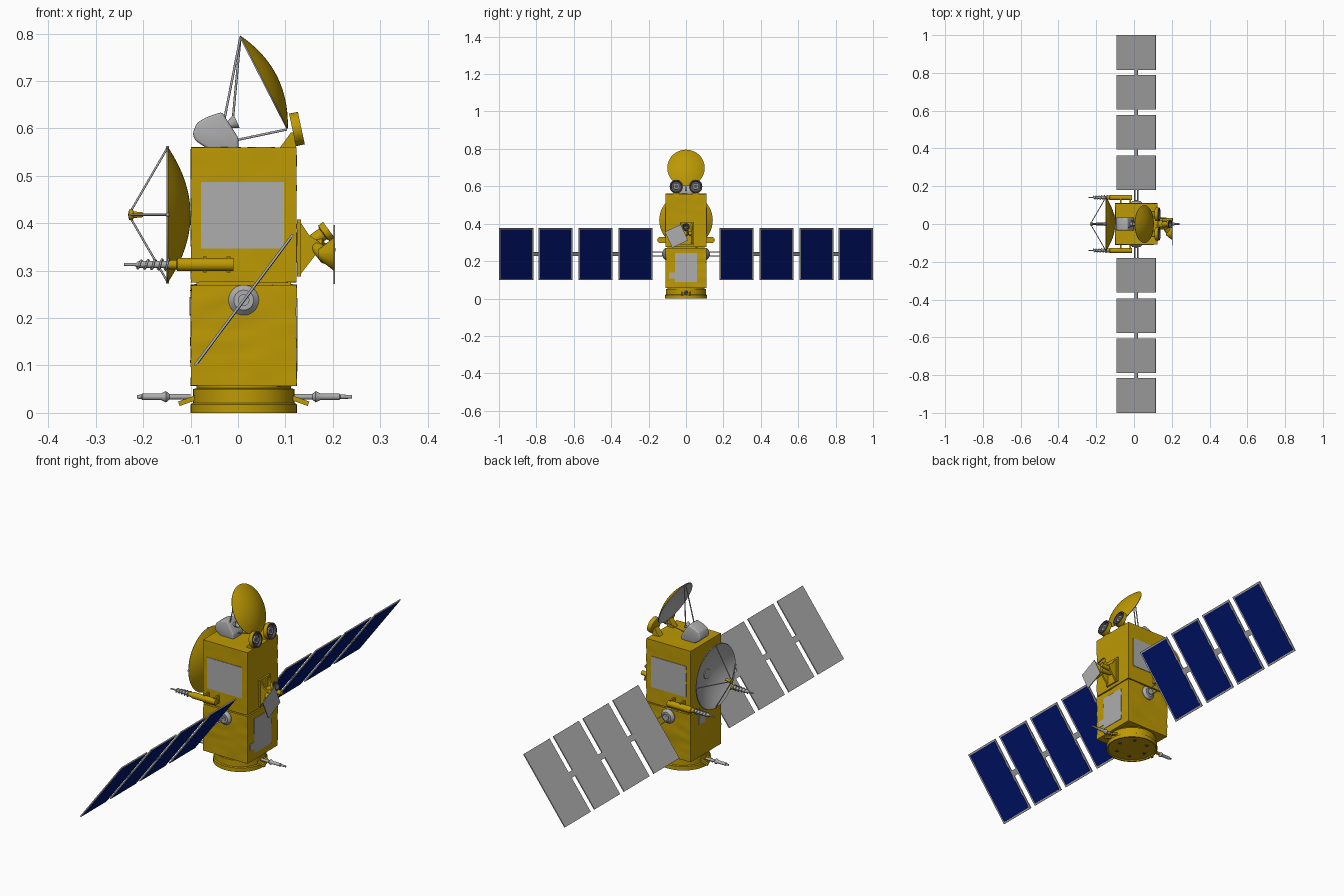
import bpy, bmesh, math
from mathutils import Vector, Matrix, noise

if "Cube" in bpy.data.objects:
    bpy.data.objects.remove(bpy.data.objects["Cube"])


def material(name, rgb):
    m = bpy.data.materials.new(name)
    m.diffuse_color = (*rgb, 1)
    m.use_nodes = True
    m.node_tree.nodes["Principled BSDF"].inputs["Base Color"].default_value = m.diffuse_color
    return m


GOLD = material("gold foil", (0.51, 0.32, 0.001))
LIGHT = material("light grey", (0.42, 0.42, 0.42))
BLUE = material("solar blue", (0.0, 0.008, 0.17))
DARK = material("dark grey", (0.09, 0.09, 0.10))


def finish(name, bm, mats, matrix=None):
    """Turn a bmesh into an object, smooth except across sharp edges."""
    if matrix is not None:
        bm.transform(matrix)
    bmesh.ops.recalc_face_normals(bm, faces=bm.faces)
    for f in bm.faces:
        f.smooth = True
    for e in bm.edges:
        e.smooth = e.calc_face_angle(0) < 0.6
    me = bpy.data.meshes.new(name)
    bm.to_mesh(me)
    bm.free()
    for m in mats:
        me.materials.append(m)
    ob = bpy.data.objects.new(name, me)
    bpy.context.collection.objects.link(ob)
    return ob


def frame(origin, direction):
    """Matrix whose local z runs along direction, local x near global y."""
    z = Vector(direction).normalized()
    ref = Vector((0, 1, 0)) if abs(z.y) < 0.9 else Vector((1, 0, 0))
    x = (ref - z * ref.dot(z)).normalized()
    rot = Matrix((x, z.cross(x), z)).transposed().to_4x4()
    return Matrix.Translation(origin) @ rot


def box(name, center, size, mat, rot=None, foil=0):
    bm = bmesh.new()
    bmesh.ops.create_cube(bm, size=1, matrix=Matrix.Diagonal((*size, 1)))
    if foil:
        bmesh.ops.subdivide_edges(bm, edges=bm.edges[:], cuts=16, use_grid_fill=True)
        bm.normal_update()
        moves = [(v, v.normal * foil * noise.noise(Vector((v.co.x * 9 + v.co.z * 14,
                 v.co.y * 12, v.co.z * 30 - v.co.x * 9)))) for v in bm.verts]
        for v, d in moves:
            v.co += d
    return finish(name, bm, [mat], Matrix.Translation(center) @ (rot or Matrix()))


def lathe(name, origin, direction, profile, mats, seg_mat=None, sides=32, sx=1):
    """Revolve (radius, distance) points about direction; radius 0 closes the ends."""
    bm = bmesh.new()
    rings = []
    for r, t in profile:
        if r < 1e-6:
            rings.append([bm.verts.new((0, 0, t))] * sides)
        else:
            rings.append([bm.verts.new((sx * r * math.cos(a), r * math.sin(a), t))
                          for a in (2 * math.pi * i / sides for i in range(sides))])
    for k in range(len(rings) - 1):
        for i in range(sides):
            j = (i + 1) % sides
            vs = list(dict.fromkeys((rings[k][i], rings[k][j],
                                     rings[k + 1][j], rings[k + 1][i])))
            if len(vs) > 2:
                f = bm.faces.new(vs)
                f.material_index = seg_mat(k) if seg_mat else 0
    return finish(name, bm, mats, frame(origin, direction))


def rod(name, a, b, r, mat, r2=None, sides=12):
    a, b = Vector(a), Vector(b)
    L = (b - a).length
    return lathe(name, a, b - a, [(0, 0), (r, 0), (r if r2 is None else r2, L), (0, L)],
                 [mat], sides=sides)


def dish(name, apex, direction, radius, depth, sx=1):
    """Shell with a gold back and a grey concave side."""
    n = 10
    rs = [radius * i / n for i in range(n + 1)]
    prof = [(r, depth * (r / radius) ** 2) for r in rs]
    prof += [(r * 0.985, depth * (r / radius) ** 2 + 0.003) for r in reversed(rs)]
    return lathe(name, apex, direction, prof, [GOLD, LIGHT],
                 lambda k: 0 if k < n else 1, sides=48, sx=sx)


def prism(name, pts, y0, y1, mat, bevel=0):
    """Extrude an x-z outline from y0 to y1."""
    bm = bmesh.new()
    f = bm.faces.new([bm.verts.new((x, y0, z)) for x, z in pts])
    ext = bmesh.ops.extrude_face_region(bm, geom=[f])
    vs = [g for g in ext['geom'] if isinstance(g, bmesh.types.BMVert)]
    bmesh.ops.translate(bm, verts=vs, vec=(0, y1 - y0, 0))
    if bevel:
        bmesh.ops.bevel(bm, geom=bm.edges[:], offset=bevel, segments=3,
                        affect='EDGES', profile=0.5)
    return finish(name, bm, [mat])


CX = 0.012

# Foil-wrapped body modules and the joint between them
box("upper_body", (CX, 0, 0.418), (0.223, 0.218, 0.285), GOLD, foil=0.0015)
box("lower_body", (CX, 0, 0.1635), (0.223, 0.218, 0.213), GOLD, foil=0.0025)
box("body_joint", (CX, 0, 0.272), (0.2, 0.196, 0.02), GOLD)

# Round base with recessed underside
lathe("base_ring", (CX, 0, 0), (0, 0, 1),
      [(0, 0.005), (0.104, 0.005), (0.106, 0), (0.112, 0), (0.112, 0.018), (0.107, 0.021),
       (0.107, 0.05), (0.1, 0.052), (0.1, 0.06), (0, 0.06)], [GOLD], sides=48)
for i in range(6):
    a = math.pi * i / 3
    p = Vector((CX + 0.07 * math.cos(a), 0.07 * math.sin(a), 0.002))
    rod("base_port", p, p + Vector((0, 0, 0.004)), 0.008, DARK)

# Radiator plates
for s in (-1, 1):
    box("side_radiator", (0.0095, s * 0.109, 0.417), (0.175, 0.005, 0.14), LIGHT)
box("end_radiator", (0.1235, 0, 0.165), (0.005, 0.12, 0.155), LIGHT)
box("end_radiator_tab", (0.1235, -0.075, 0.123), (0.005, 0.03, 0.03), LIGHT)
box("rear_plate", (-0.1, 0.03, 0.225), (0.004, 0.045, 0.04), LIGHT)

# Solar wings: blue underside, grey top
tilt = Matrix.Rotation(-math.atan2(0.277, 0.207), 4, 'Y')
HUB = Vector((CX, 0, 0.238))
spans = ((0.18, 0.362), (0.394, 0.576), (0.606, 0.788), (0.816, 1.0))
for s in (-1, 1):
    lathe("wing_drive", (CX, s * 0.105, 0.238), (0, s, 0),
          [(0, 0), (0.032, 0), (0.032, 0.007), (0.021, 0.018), (0.012, 0.018),
           (0.012, 0.022), (0, 0.022)], [LIGHT])
    for d in (-0.014, 0.014):
        box("wing_yoke_rail", HUB + tilt @ Vector((d, s * 0.153, 0)), (0.004, 0.06, 0.005),
            LIGHT, tilt)
    box("wing_yoke_bar", HUB + Vector((0, s * 0.125, 0)), (0.032, 0.005, 0.005), LIGHT, tilt)
    prev = None
    for y0, y1 in spans:
        if prev:
            box("wing_hinge", HUB + Vector((0, s * (prev + y0) / 2, 0)),
                (0.026, y0 - prev + 0.008, 0.005), LIGHT, tilt)
        mid = Vector((0, s * (y0 + y1) / 2, 0))
        box("solar_panel", HUB + mid, (0.346, y1 - y0, 0.005), LIGHT, tilt)
        box("solar_cells", HUB + mid + tilt @ Vector((0, 0, -0.0025)),
            (0.330, y1 - y0 - 0.016, 0.002), BLUE, tilt)
        prev = y1

# Large rear dish with four feed struts
dish("large_dish", (-0.1, 0, 0.418), (-1, 0, 0), 0.143, 0.048)
rod("large_dish_hub", (-0.095, 0, 0.418), (-0.108, 0, 0.418), 0.022, LIGHT, sides=24)
for dy, dz in ((1, 0), (-1, 0), (0, 1), (0, -1)):
    rim = Vector((-0.149, 0.141 * dy, 0.418 + 0.141 * dz))
    rod("large_dish_strut", rim, (-0.226, 0.008 * dy, 0.418 + 0.008 * dz), 0.0022, LIGHT)
    rod("strut_foot", rim + Vector((-0.003, 0, 0)), rim + Vector((0.003, 0, 0)), 0.004, LIGHT)
lathe("large_dish_feed", (-0.2, 0, 0.418), (-1, 0, 0),
      [(0, 0), (0.005, 0), (0.007, 0.02), (0.011, 0.022), (0.011, 0.03), (0, 0.032)], [GOLD])

# Tilted top dish, its feed tower and struts
axis = Vector((-0.89, 0, -0.456))
dish("top_dish", Vector((0.055, 0, 0.698)) - axis * 0.03, axis, 0.11, 0.03, sx=0.91)
prism("feed_tower", [(-0.096, 0.589), (-0.087, 0.612), (-0.066, 0.624), (-0.034, 0.635),
                     (0.001, 0.58), (0.001, 0.556), (-0.062, 0.556), (-0.09, 0.574)],
      -0.034, 0.034, LIGHT, bevel=0.006)
lathe("feed_horn", (-0.03, 0, 0.603), (0.89, 0, 0.4),
      [(0, 0), (0.008, 0), (0.008, 0.012), (0.016, 0.03), (0.013, 0.03), (0, 0.014)], [LIGHT])
for y in (-0.018, 0.018):
    rod("top_dish_strut", (-0.02 + y * 0.5, y, 0.618), (0.005, y * 0.3, 0.792), 0.0025, LIGHT)
rod("lower_dish_strut", (-0.006, 0, 0.575), (0.103, 0, 0.598), 0.0025, LIGHT)

# Pair of round star sensors on wedge brackets
for y in (-0.052, 0.052):
    prism("sensor_bracket", [(0.088, 0.559), (0.122, 0.559), (0.122, 0.59), (0.112, 0.592)],
          y - 0.014, y + 0.014, GOLD)
    lathe("star_sensor", (0.115, y, 0.597), (0.98, 0, 0.21),
          [(0, 0), (0.035, 0), (0.035, 0.019), (0.029, 0.019), (0.027, 0.008),
           (0.016, 0.008), (0.016, 0.016), (0.01, 0.016), (0, 0.01)], [GOLD, DARK, LIGHT],
          lambda k: 0 if k < 2 else (2 if k in (5, 6) else 1))

# Helical antennas on each side
for s in (-1, 1):
    y, z = s * 0.14, 0.313
    lathe("antenna_boom", (-0.01, y, z), (-1, 0, 0),
          [(0, 0), (0.014, 0), (0.014, 0.118), (0.010, 0.12), (0.010, 0.135), (0, 0.135)],
          [GOLD])
    for x in (-0.02, -0.07):
        box("boom_clamp", (x, s * 0.126, z), (0.008, 0.036, 0.034), GOLD)
    lathe("antenna_tip", (-0.14, y, z), (-1, 0, 0),
          [(0, 0), (0.008, 0), (0.007, 0.07), (0.0035, 0.075), (0.003, 0.1), (0, 0.1)], [LIGHT])
    cu = bpy.data.curves.new("antenna_helix", 'CURVE')
    cu.dimensions = '3D'
    cu.bevel_depth, cu.bevel_resolution = 0.0022, 2
    sp = cu.splines.new('POLY')
    n = 100
    sp.points.add(n)
    for i, p in enumerate(sp.points):
        a, r = 2 * math.pi * 5 * i / n, 0.012 - 0.004 * i / n
        p.co = (-0.142 - 0.073 * i / n, y + r * math.cos(a), z + r * math.sin(a), 1)
    cu.materials.append(LIGHT)
    bpy.context.collection.objects.link(bpy.data.objects.new("antenna_helix", cu))

# Pointing unit on the +x face
box("pointing_base", (0.129, 0.005, 0.348), (0.008, 0.075, 0.12), GOLD)
for y in (-0.025, 0.03):
    prism("pointing_bracket", [(0.13, 0.29), (0.13, 0.405), (0.15, 0.375), (0.172, 0.36),
                               (0.165, 0.335)], y - 0.004, y + 0.004, GOLD)
rod("pointing_arm", (0.13, 0.0, 0.35), (0.18, -0.01, 0.352), 0.016, GOLD)
lathe("pointing_horn", (0.155, 0.0, 0.36), (0.75, 0, 0.55),
      [(0, 0), (0.014, 0), (0.014, 0.03), (0.02, 0.032), (0.02, 0.045), (0.015, 0.045),
       (0.012, 0.03), (0, 0.03)], [GOLD, DARK], lambda k: 0 if k < 4 else 1)
rod("small_sensor", (0.15, 0.022, 0.345), (0.205, 0.022, 0.35), 0.01, GOLD)
rod("plate_mount", (0.165, -0.02, 0.35), (0.188, -0.045, 0.33), 0.012, GOLD, 0.018)
rod("plate_cone", (0.17, -0.05, 0.335), (0.202, -0.05, 0.335), 0.01, GOLD, 0.035)
box("square_plate", (0.203, -0.051, 0.334), (0.004, 0.094, 0.094), LIGHT,
    Matrix.Rotation(math.radians(25), 4, 'X'))

# Thrusters at the base
for s in (-1, 1):
    end = 0.128 if s > 0 else 0.113
    lathe("thruster", (CX * (s > 0) + s * 0.1, 0, 0.034), (s, 0, 0),
          [(0, 0), (0.006, 0), (0.006, 0.045), (0.012, 0.052), (0.007, 0.062),
           (0.007, 0.102), (0.0045, 0.104), (0.004, end), (0, end)], [LIGHT], sides=20)
    for y in (-0.02, 0.02):
        box("thruster_bracket", (CX + s * 0.118, y, 0.026), (0.04, 0.01, 0.01), GOLD,
            Matrix.Rotation(s * 0.35, 4, 'Y'))
